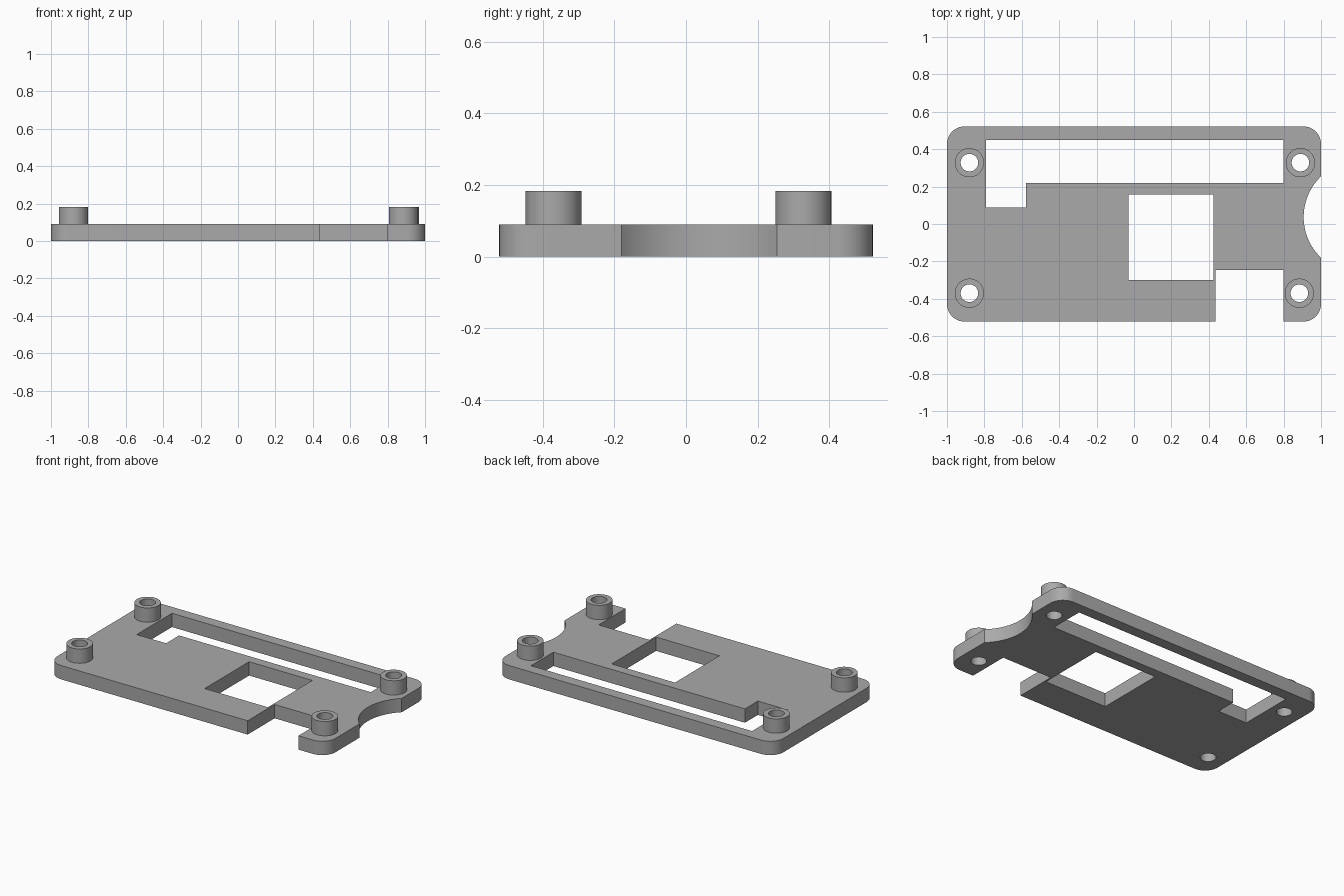
import bpy, bmesh
from math import cos, sin, pi, radians, atan2

if "Cube" in bpy.data.objects:
    bpy.data.objects.remove(bpy.data.objects["Cube"], do_unlink=True)

PLATE_TOP, POST_TOP = 0.09, 0.183
HALF_Y, CORNER = 0.522, 0.095
POST_R, HOLE_R = 0.078, 0.047

grey = bpy.data.materials.new("grey_plastic")
grey.use_nodes = True
COLOUR = (0.4, 0.4, 0.4, 1)
grey.diffuse_color = COLOUR
grey.node_tree.nodes["Principled BSDF"].inputs["Base Color"].default_value = COLOUR


def arc(cx, cy, r, start, end, steps):
    """Points along an arc, angles in radians."""
    angles = [start + (end - start) * i / steps for i in range(steps + 1)]
    return [(cx + r * cos(a), cy + r * sin(a)) for a in angles]


def circle(cx, cy, r):
    return arc(cx, cy, r, 0, 2 * pi, 48)[:-1]


def corner(sx, sy, start):
    """Quarter-round corner of the plate, counter-clockwise."""
    a = radians(start)
    return arc(sx * (1 - CORNER), sy * (HALF_Y - CORNER), CORNER, a, a + pi / 2, 10)


def slab(name, loops, z0, z1):
    """Extrude an outline with holes into a solid between two heights."""
    curve = bpy.data.curves.new(name, "CURVE")
    curve.dimensions = "2D"
    curve.fill_mode = "BOTH"
    curve.extrude = (z1 - z0) / 2
    for loop in loops:
        spline = curve.splines.new("POLY")
        spline.points.add(len(loop) - 1)
        for point, (x, y) in zip(spline.points, loop):
            point.co = (x, y, 0, 1)
        spline.use_cyclic_u = True
    obj = bpy.data.objects.new(name, curve)
    bpy.context.collection.objects.link(obj)
    bpy.ops.object.select_all(action="DESELECT")
    obj.select_set(True)
    bpy.context.view_layer.objects.active = obj
    bpy.ops.object.convert(target="MESH")
    obj = bpy.context.object
    # Weld caps to walls and merge the flat triangles
    bm = bmesh.new()
    bm.from_mesh(obj.data)
    bmesh.ops.translate(bm, verts=bm.verts, vec=(0, 0, (z0 + z1) / 2))
    bmesh.ops.remove_doubles(bm, verts=bm.verts, dist=0.0005)
    bmesh.ops.recalc_face_normals(bm, faces=bm.faces)
    bm.to_mesh(obj.data)
    bm.free()
    obj.data.materials.clear()
    obj.data.materials.append(grey)
    bpy.ops.object.shade_smooth_by_angle(angle=radians(30))
    return obj


# Outer outline: rounded rectangle with a front notch and a curved right bite
bite_x, bite_y, bite_r = 1.208, 0.037, 0.301
sweep = atan2(0.217, bite_x - 1)
bite = arc(bite_x, bite_y, bite_r, pi + sweep, pi - sweep, 24)
notch = [(0.435, -HALF_Y), (0.435, -0.245), (0.8, -0.245), (0.8, -HALF_Y)]
outline = (corner(-1, -1, 180) + notch + corner(1, -1, 270) + bite
           + corner(1, 1, 0) + corner(-1, 1, 90))

# Openings: square window and stepped slot along the back
window = [(-0.03, -0.3), (0.425, -0.3), (0.425, 0.157), (-0.03, 0.157)]
slot = [(-0.79, 0.087), (-0.578, 0.087), (-0.578, 0.22),
        (0.8, 0.22), (0.8, 0.45), (-0.79, 0.45)]

posts = {
    "post_front_right": (-0.88, -0.37),
    "post_front_left": (0.884, -0.37),
    "post_back_right": (-0.88, 0.328),
    "post_back_left": (0.89, 0.328),
}
holes = [circle(x, y, HOLE_R) for x, y in posts.values()]
slab("base_plate", [outline, window, slot] + holes, 0, PLATE_TOP)

# Hollow mounting posts
for name, (x, y) in posts.items():
    slab(name, [circle(x, y, POST_R), circle(x, y, HOLE_R)], PLATE_TOP, POST_TOP)
